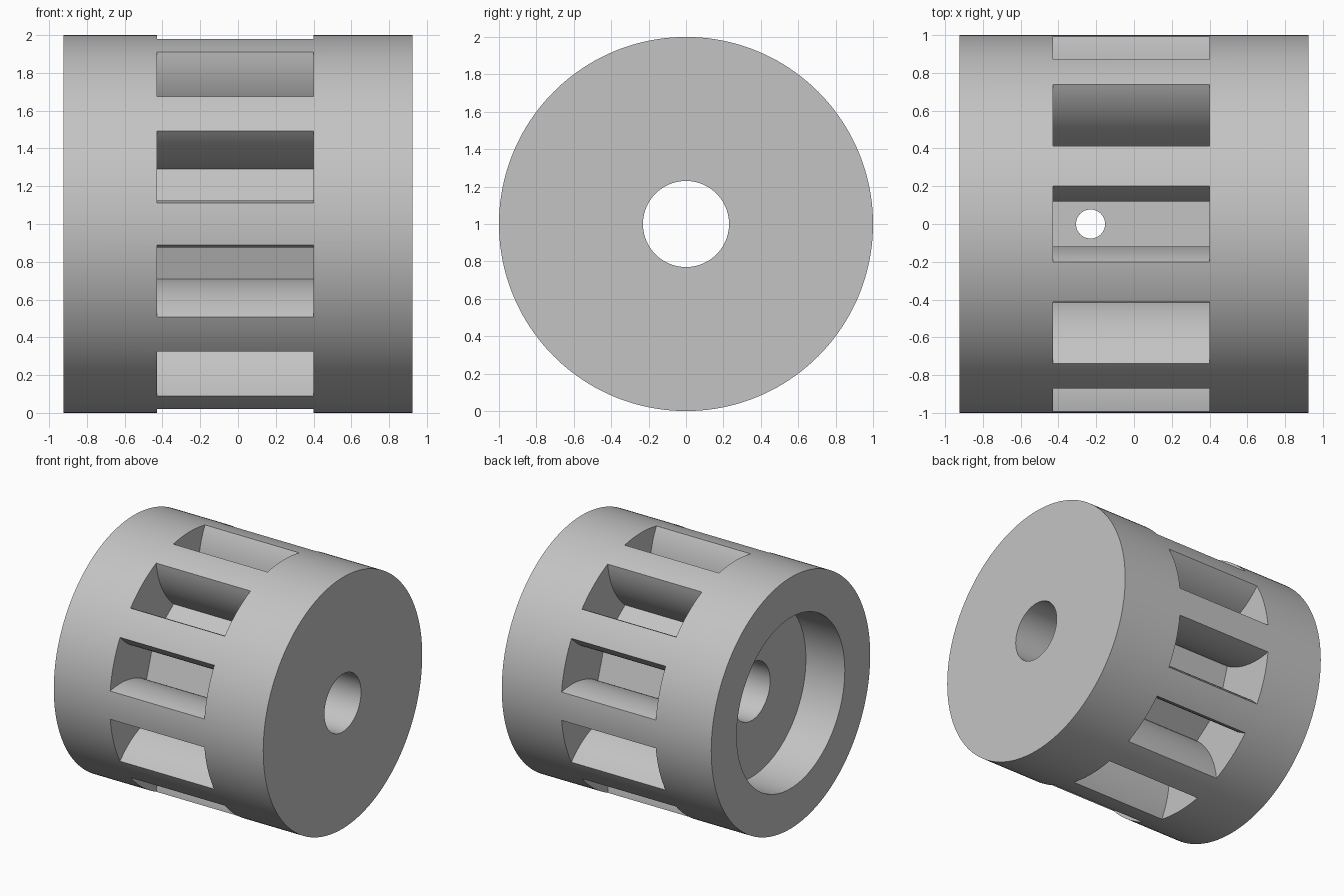
import bpy, bmesh, math
from mathutils import Matrix, Vector

if "Cube" in bpy.data.objects:
    bpy.data.objects.remove(bpy.data.objects["Cube"], do_unlink=True)

HALF, RADIUS, BORE = 0.9225, 1.0, 0.23
RECESS_R, RECESS_X = 0.68, -0.58
POCKETS, POCKET_X0, POCKET_X1 = 10, -0.43, 0.40
FLOOR, WAIST_R, WAIST, BULGE = 0.52, 0.672, 0.118, 0.62

grey = bpy.data.materials.new("light_grey")
grey.use_nodes = True
colour = (0.55, 0.55, 0.55, 1)
grey.diffuse_color = colour
grey.node_tree.nodes["Principled BSDF"].inputs["Base Color"].default_value = colour


def make_object(name, bm):
    bmesh.ops.recalc_face_normals(bm, faces=bm.faces)
    mesh = bpy.data.meshes.new(name)
    bm.to_mesh(mesh)
    bm.free()
    mesh.materials.append(grey)
    obj = bpy.data.objects.new(name, mesh)
    bpy.context.collection.objects.link(obj)
    return obj


# Drum: lathed section with a through bore and a recess in one end
bm = bmesh.new()
section = [(-HALF, RECESS_R), (-HALF, RADIUS), (HALF, RADIUS),
           (HALF, BORE), (RECESS_X, BORE), (RECESS_X, RECESS_R)]
verts = [bm.verts.new((x, 0, r)) for x, r in section]
edges = [bm.edges.new((verts[i - 1], verts[i])) for i in range(len(verts))]
bmesh.ops.spin(bm, geom=verts + edges, cent=(0, 0, 0), axis=(1, 0, 0),
               angle=math.tau, steps=160, use_duplicate=False)
bmesh.ops.remove_doubles(bm, verts=bm.verts, dist=1e-5)
drum = make_object("slotted_drum", bm)

# Pocket cutters: flat floor, side walls bulging into the pocket
bm = bmesh.new()
steps = 16
side = []
for i in range(steps + 1):
    r = FLOOR + (1.1 - FLOOR) * i / steps
    side.append((WAIST + BULGE - math.sqrt(BULGE ** 2 - (r - WAIST_R) ** 2), r))
outline = side + [(-w, r) for w, r in reversed(side)]
for k in range(POCKETS):
    turn = Matrix.Rotation(math.tau * k / POCKETS, 3, 'X')
    face = bm.faces.new([bm.verts.new(turn @ Vector((POCKET_X0, w, r))) for w, r in outline])
    new = bmesh.ops.extrude_face_region(bm, geom=[face])["geom"]
    bmesh.ops.translate(bm, vec=(POCKET_X1 - POCKET_X0, 0, 0),
                        verts=[g for g in new if isinstance(g, bmesh.types.BMVert)])
    if not face.is_valid:
        continue
pockets = make_object("pocket_cutter", bm)

# Cross hole from the top pocket through the bore to the bottom pocket
bm = bmesh.new()
bmesh.ops.create_cone(bm, cap_ends=True, segments=48, radius1=0.077, radius2=0.077,
                      depth=2.4, matrix=Matrix.Translation((-0.23, 0, 0)))
cross_hole = make_object("cross_hole_cutter", bm)

# Cut, then discard the cutters
bpy.ops.object.select_all(action='DESELECT')
bpy.context.view_layer.objects.active = drum
drum.select_set(True)
for cutter in (pockets, cross_hole):
    cutter.hide_render = True
    mod = drum.modifiers.new(cutter.name, 'BOOLEAN')
    mod.operation, mod.solver, mod.object = 'DIFFERENCE', 'EXACT', cutter
    bpy.ops.object.modifier_apply(modifier=mod.name)
    bpy.data.objects.remove(cutter, do_unlink=True)

drum.data.transform(Matrix.Translation((0, 0, RADIUS)))
bpy.ops.object.shade_smooth_by_angle(angle=math.radians(25))
